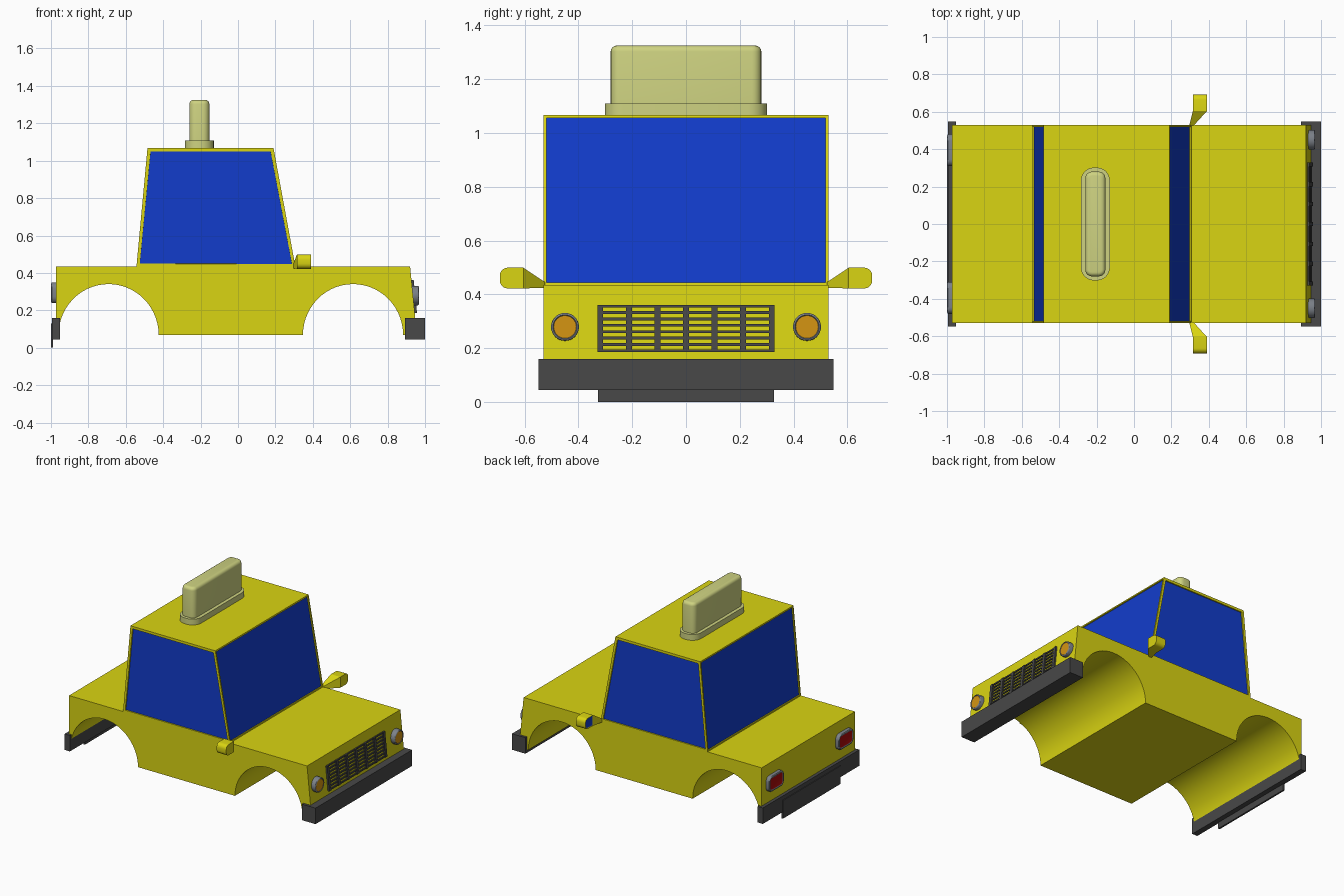
import bpy, bmesh, math
from mathutils import Vector

if "Cube" in bpy.data.objects:
    bpy.data.objects.remove(bpy.data.objects["Cube"])


def mat(name, r, g, b):
    m = bpy.data.materials.new(name)
    m.diffuse_color = (r, g, b, 1)
    m.use_nodes = True
    m.node_tree.nodes["Principled BSDF"].inputs["Base Color"].default_value = m.diffuse_color
    return m


YELLOW = mat("taxi yellow", 0.70, 0.66, 0.006)
BLUE = mat("window blue", 0.006, 0.045, 0.60)
DARK = mat("bumper grey", 0.065, 0.065, 0.065)
CREAM = mat("sign cream", 0.62, 0.65, 0.22)
RIM = mat("lamp rim grey", 0.20, 0.22, 0.25)
ORANGE = mat("lamp orange", 0.66, 0.30, 0.006)
RED = mat("lamp red", 0.40, 0.003, 0.003)

HALF_W = 0.53


def front_x(z):
    """x of the sloping nose at height z"""
    return 0.92 + (0.435 - z) * 0.1


def finish(bm, name, mats, mirror=False, smooth=True):
    bmesh.ops.recalc_face_normals(bm, faces=bm.faces)
    me = bpy.data.meshes.new(name)
    bm.to_mesh(me)
    bm.free()
    ob = bpy.data.objects.new(name, me)
    bpy.context.collection.objects.link(ob)
    for m in mats:
        me.materials.append(m)
    if mirror:
        ob.modifiers.new("mirror", 'MIRROR').use_axis = (False, True, False)
    if smooth:
        bpy.ops.object.select_all(action='DESELECT')
        ob.select_set(True)
        bpy.context.view_layer.objects.active = ob
        bpy.ops.object.shade_smooth_by_angle(angle=math.radians(30))
    return ob


def box(bm, x0, x1, y0, y1, z0, z1):
    vs = bmesh.ops.create_cube(bm, size=1)["verts"]
    for v in vs:
        v.co = Vector((x1 if v.co.x > 0 else x0,
                       y1 if v.co.y > 0 else y0,
                       z1 if v.co.z > 0 else z0))
    return vs


def prism(pts):
    """xz outline extruded across the car's width"""
    bm = bmesh.new()
    f = bm.faces.new([bm.verts.new((x, -HALF_W, z)) for x, z in pts])
    ext = bmesh.ops.extrude_face_region(bm, geom=[f])["geom"]
    for v in ext:
        if isinstance(v, bmesh.types.BMVert):
            v.co.y = HALF_W
    bmesh.ops.recalc_face_normals(bm, faces=bm.faces)
    return bm


def bevel(bm, rule, offset, segs):
    edges = [e for e in bm.edges if rule(e)]
    bmesh.ops.bevel(bm, geom=edges, offset=offset, segments=segs,
                    profile=0.5, affect='EDGES')


def along(e, axis):
    d = (e.verts[0].co - e.verts[1].co).normalized()
    return abs(d[axis]) > 0.99


def facing(bm, direction):
    bm.normal_update()
    d = Vector(direction)
    return max((f for f in bm.faces if f.normal.dot(d) > 0.9),
               key=lambda f: f.calc_area())


# Lower body with two wheel arches
def arch(cx, r=0.268, cz=0.067, n=28):
    return [(cx - r * math.cos(math.pi * i / n), cz + r * 1.02 * math.sin(math.pi * i / n))
            for i in range(n + 1)]


outline = [(-0.972, 0.435), (-0.972, 0.067)] + arch(-0.692) + arch(0.615)
outline += [(front_x(0.067), 0.067), (front_x(0.435), 0.435)]
finish(prism(outline), "body", [YELLOW])

# Cabin with recessed windows on all four sides
bm = prism([(-0.543, 0.433), (0.307, 0.433), (0.19, 1.067), (-0.484, 1.067)])
for f in [f for f in bm.faces if abs(f.normal.z) < 0.5]:
    margin = 0.024 if abs(f.normal.y) > 0.5 else 0.015
    bmesh.ops.inset_individual(bm, faces=[f], thickness=margin)
    bmesh.ops.inset_individual(bm, faces=[f], thickness=0.0005, depth=-0.008)
    f.material_index = 1
finish(bm, "cabin", [YELLOW, BLUE], smooth=False)

# Bumpers and rear lower plate
for name, dims in (("front_bumper", (0.893, 1.0, -0.548, 0.548, 0.045, 0.16)),
                   ("rear_bumper", (-0.995, -0.953, -0.548, 0.548, 0.045, 0.16)),
                   ("rear_plate", (-1.0, -0.988, -0.328, 0.328, 0.0, 0.13))):
    bm = bmesh.new()
    box(bm, *dims)
    finish(bm, name, [DARK], smooth=False)

# Grille bars, sheared to follow the nose
bm = bmesh.new()
for i in range(7):
    y = (i - 3) * 0.1063
    box(bm, -0.01, 0.012, y - 0.011, y + 0.011, 0.185, 0.361)
for i in range(8):
    z = 0.190 + i * 0.0237
    box(bm, -0.01, 0.008, -0.325, 0.325, z - 0.005, z + 0.005)
for v in bm.verts:
    v.co.x += front_x(v.co.z)
finish(bm, "grille", [DARK], smooth=False)

# Round headlights
bm = bmesh.new()
bmesh.ops.create_cone(bm, cap_ends=True, segments=32, radius1=0.052, radius2=0.052, depth=0.06)
for v in bm.verts:
    v.co = Vector((0.938 + v.co.z, 0.45 + v.co.x, 0.279 + v.co.y))
bmesh.ops.recalc_face_normals(bm, faces=bm.faces)
bevel(bm, lambda e: all(v.co.x > 0.95 for v in e.verts), 0.007, 3)
lens = facing(bm, (1, 0, 0))
bmesh.ops.inset_individual(bm, faces=[lens], thickness=0.003, depth=-0.003)
lens.material_index = 1
finish(bm, "headlights", [RIM, ORANGE], mirror=True)

# Rounded rectangular tail lights
bm = bmesh.new()
box(bm, -0.999, -0.96, 0.31, 0.48, 0.238, 0.35)
bevel(bm, lambda e: along(e, 0), 0.035, 5)
bevel(bm, lambda e: all(v.co.x < -0.99 for v in e.verts), 0.008, 3)
lens = facing(bm, (-1, 0, 0))
bmesh.ops.inset_individual(bm, faces=[lens], thickness=0.007, depth=-0.003)
lens.material_index = 1
finish(bm, "tail_lights", [RIM, RED], mirror=True)

# Side mirrors: rounded head with glass on the back
bm = bmesh.new()
box(bm, 0.315, 0.391, 0.605, 0.692, 0.422, 0.499)
bevel(bm, lambda e: along(e, 0) and e.verts[0].co.y > 0.65, 0.028, 5)
glass = facing(bm, (-1, 0, 0))
bmesh.ops.inset_individual(bm, faces=[glass], thickness=0.007, depth=-0.003)
glass.material_index = 1
finish(bm, "mirror_heads", [YELLOW, BLUE], mirror=True)

# Mirror arms taper towards the cabin corner
bm = bmesh.new()
for v in box(bm, 0.315, 0.391, 0.525, 0.605, 0.422, 0.499):
    if v.co.y < 0.56:
        v.co.x = 0.318 if v.co.x > 0.35 else 0.295
        v.co.z = 0.446 if v.co.z > 0.46 else 0.424
finish(bm, "mirror_arms", [YELLOW], mirror=True, smooth=False)

# Roof sign: base and rounded slab
bm = bmesh.new()
box(bm, -0.284, -0.129, -0.302, 0.302, 1.06, 1.109)
bevel(bm, lambda e: along(e, 2), 0.07, 6)
finish(bm, "sign_base", [CREAM])

bm = bmesh.new()
box(bm, -0.26, -0.153, -0.28, 0.28, 1.10, 1.325)
bevel(bm, lambda e: along(e, 2), 0.035, 5)
bevel(bm, lambda e: all(v.co.z > 1.32 for v in e.verts), 0.022, 4)
finish(bm, "roof_sign", [CREAM])
